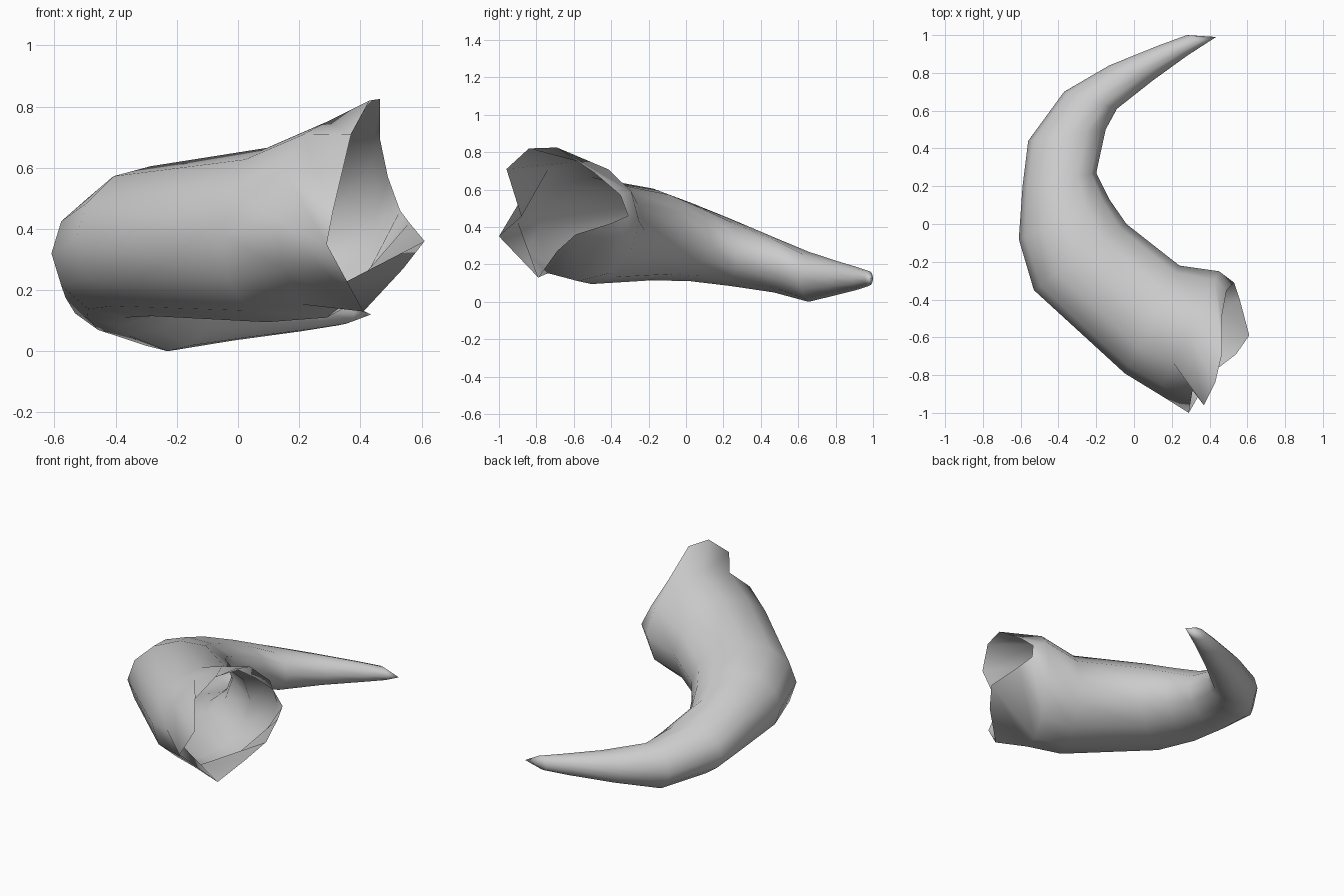
import bpy, bmesh, math
from mathutils import Vector

if "Cube" in bpy.data.objects:
    bpy.data.objects.remove(bpy.data.objects["Cube"])

SIDES = 12
# Uneven open mouth: outer side -> top -> inner side -> bottom
rim = [(.29, -1.0, .35), (.31, -.88, .455), (.37, -.96, .71), (.43, -.84, .82),
       (.465, -.69, .825), (.465, -.49, .69), (.49, -.35, .57), (.53, -.31, .46),
       (.56, -.40, .42), (.61, -.59, .36), (.54, -.69, .27), (.41, -.79, .13)]

# Cross-sections from mouth to tip: inner x, y, outer x, y, top z, bottom z
sections = [
    (.45, -.25, .13, -.90, .75, .11),
    (.24, -.22, -.05, -.79, .665, .095),
    (-.04, .00, -.53, -.35, .605, .115),
    (-.13, .13, -.61, -.08, .53, .11),
    (-.20, .27, -.59, .20, .445, .085),
    (-.15, .50, -.56, .44, .345, .05),
    (-.09, .61, -.37, .70, .268, .0),
    (.10, .76, -.13, .84, .22, .035),
    (.28, .89, .13, .945, .185, .065),
    (.38, .955, .28, 1.0, .165, .085),
]
tip = (.435, .99, .12)


def ring(ix, iy, ox, oy, top, bottom):
    """Ellipse spanning the inner and outer side of the bend."""
    mid = Vector(((ix + ox) / 2, (iy + oy) / 2, (top + bottom) / 2))
    side = Vector(((ox - ix) / 2, (oy - iy) / 2, 0))
    up = Vector((0, 0, (top - bottom) / 2))
    angles = [2 * math.pi * k / SIDES for k in range(SIDES)]
    return [mid + side * math.cos(a) + up * math.sin(a) for a in angles]


# Horn: open shell lofted through the sections
bm = bmesh.new()
loops = [[bm.verts.new(p) for p in pts] for pts in [rim] + [ring(*s) for s in sections]]
for a, b in zip(loops, loops[1:]):
    for k in range(SIDES):
        n = (k + 1) % SIDES
        bm.faces.new((a[k], a[n], b[n], b[k]))

# Pointed tip
point = bm.verts.new(tip)
for k in range(SIDES):
    bm.faces.new((loops[-1][k], loops[-1][(k + 1) % SIDES], point))

bmesh.ops.recalc_face_normals(bm, faces=bm.faces)
for f in bm.faces:
    f.smooth = True
mesh = bpy.data.meshes.new("horn")
bm.to_mesh(mesh)
bm.free()
horn = bpy.data.objects.new("horn", mesh)
bpy.context.collection.objects.link(horn)
